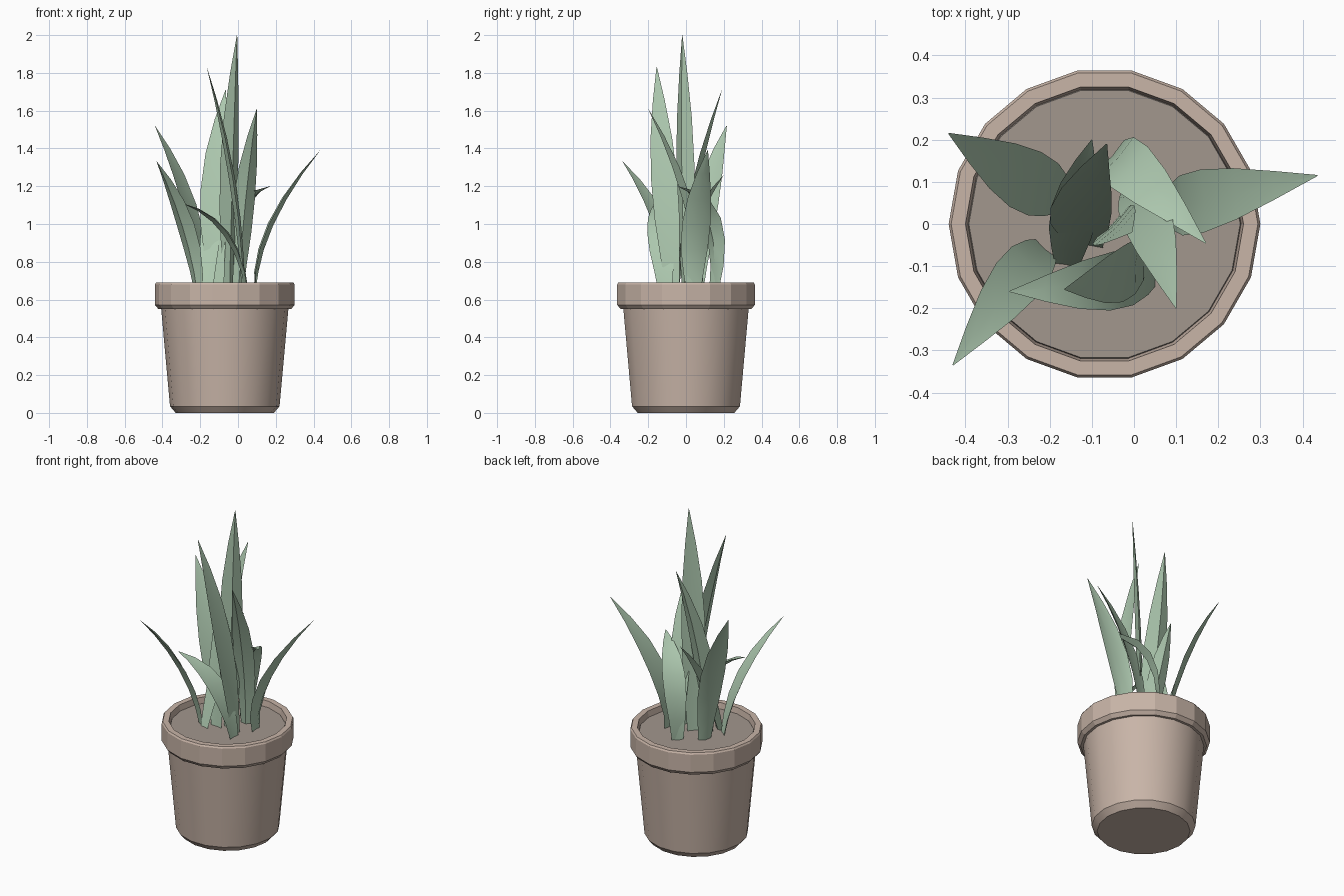
import bpy, bmesh, math
from mathutils import Vector

if "Cube" in bpy.data.objects:
    bpy.data.objects.remove(bpy.data.objects["Cube"])


def material(name, rgb):
    m = bpy.data.materials.new(name)
    m.diffuse_color = (*rgb, 1)
    m.use_nodes = True
    m.node_tree.nodes["Principled BSDF"].inputs["Base Color"].default_value = m.diffuse_color
    return m


CLAY = material("clay", (0.58, 0.46, 0.39))
SOIL = material("soil", (0.36, 0.31, 0.27))
GREEN = material("leaf_green", (0.42, 0.58, 0.43))
POT_X = -0.07
SIDES = 18


def finish(name, bm, mat, smooth_angle=None):
    bmesh.ops.recalc_face_normals(bm, faces=bm.faces)
    me = bpy.data.meshes.new(name)
    bm.to_mesh(me)
    bm.free()
    me.materials.append(mat)
    ob = bpy.data.objects.new(name, me)
    bpy.context.collection.objects.link(ob)
    if smooth_angle:
        bpy.ops.object.select_all(action='DESELECT')
        ob.select_set(True)
        bpy.context.view_layer.objects.active = ob
        bpy.ops.object.shade_smooth_by_angle(angle=math.radians(smooth_angle))
    return ob


def lathe(name, profile, mat, closed=False, caps=(), smooth_angle=None):
    bm = bmesh.new()
    rings = []
    for r, z in profile:
        rings.append([bm.verts.new((POT_X + r * math.cos(2 * math.pi * i / SIDES),
                                    r * math.sin(2 * math.pi * i / SIDES), z))
                      for i in range(SIDES)])
    pairs = list(zip(rings, rings[1:]))
    if closed:
        pairs.append((rings[-1], rings[0]))
    for a, b in pairs:
        for i in range(SIDES):
            j = (i + 1) % SIDES
            bm.faces.new((a[i], a[j], b[j], b[i]))
    for c in caps:
        bm.faces.new(rings[c])
    return finish(name, bm, mat, smooth_angle)


# Pot: tapered body, heavy faceted rim, soil
lathe("pot_body", [(0.26, 0), (0.29, 0.035), (0.338, 0.565)], CLAY, caps=(0,), smooth_angle=30)
lathe("pot_rim", [(0.33, 0.55), (0.352, 0.55), (0.37, 0.572), (0.37, 0.68),
                  (0.364, 0.69), (0.33, 0.69), (0.32, 0.62)], CLAY, closed=True)
lathe("soil", [(0.327, 0.64), (0.322, 0.655)], SOIL, caps=(0, 1))


def leaf(name, base, mid, tip, side, width):
    """Thin pointed blade along a quadratic path, with a shallow keel."""
    base, mid, tip = Vector(base), Vector(mid), Vector(tip)
    side = Vector((*side, 0)).normalized()
    shape = [(0, .5), (.15, .72), (.32, .95), (.5, 1), (.68, .82), (.85, .45), (1, .02)]
    bm = bmesh.new()
    rings = []
    for t, w in shape:
        p = base * (2 * (t - .5) * (t - 1)) + mid * (4 * t * (1 - t)) + tip * (2 * t * (t - .5))
        d = base * (4 * t - 3) + mid * (4 - 8 * t) + tip * (4 * t - 1)
        n = side.cross(d).normalized()
        if n.z < 0:
            n = -n
        h, k = side * width * w / 2, 0.018 * w
        rings.append([bm.verts.new(v) for v in
                      (p - h + n * k * .5, p + n * k * .15, p + h + n * k * .5, p - n * k)])
    for a, b in zip(rings, rings[1:]):
        for i in range(4):
            j = (i + 1) % 4
            bm.faces.new((a[i], a[j], b[j], b[i]))
    bm.faces.new(rings[0])
    bm.faces.new(rings[-1])
    finish(name, bm, GREEN, 40)


# Leaves: base, middle, tip, width direction, width
LEAVES = [
    ((-.05, 0, .64), (-.04, -.01, 1.32), (-.005, -.02, 2.0), (.7, .7), .135),
    ((.03, -.07, .64), (-.03, -.115, 1.24), (-.165, -.155, 1.83), (.08, 1), .14),
    ((-.11, -.05, .64), (-.125, .04, 1.18), (-.065, .19, 1.71), (1, -.1), .145),
    ((0, .08, .64), (.035, 0, 1.13), (.1, -.2, 1.61), (.94, .3), .12),
    ((-.17, .06, .64), (-.265, .11, 1.1), (-.44, .215, 1.52), (.5, .87), .15),
    ((-.21, -.06, .64), (-.285, -.14, 1.0), (-.43, -.335, 1.33), (.75, -.65), .125),
    ((.09, .04, .64), (.17, .055, 1.0), (.435, .115, 1.39), (-.05, 1), .15),
    ((-.05, .15, .64), (-.005, .13, 1.03), (.17, -.045, 1.2), (.67, .74), .13),
    ((.05, -.11, .64), (-.06, -.135, .95), (-.295, -.16, 1.11), (.05, 1), .14),
    ((-.16, -.1, .64), (-.14, .04, 1.0), (-.1, .2, 1.26), (.97, -.23), .11),
]
for i, spec in enumerate(LEAVES):
    leaf(f"leaf_{i + 1}", *spec)
